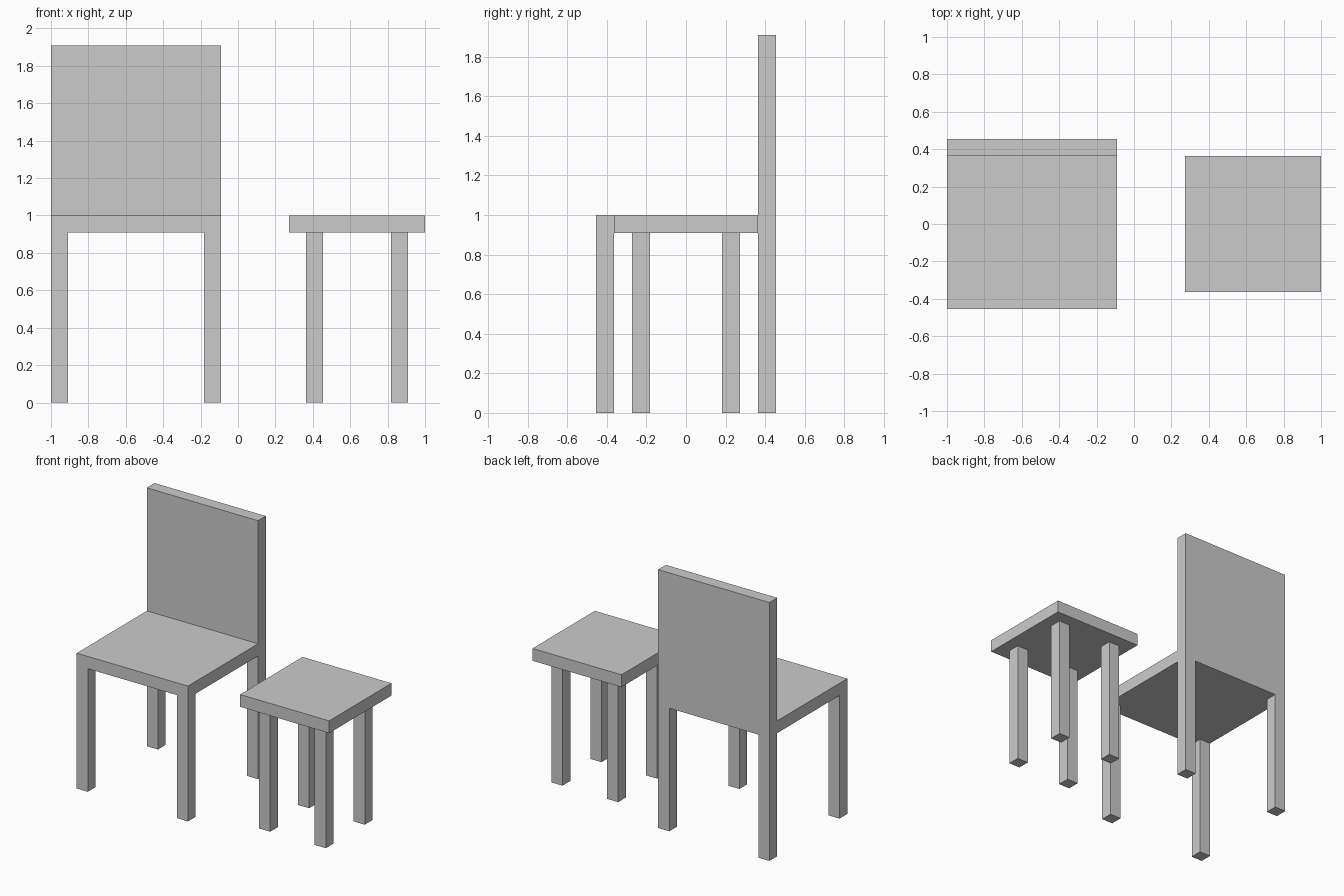
import bpy

if "Cube" in bpy.data.objects:
    bpy.data.objects.remove(bpy.data.objects["Cube"])

U = 1 / 11  # one board thickness; every size is a whole number of these


def box(name, x, y, z):
    """Box from (min, max) ranges given in board thicknesses."""
    ranges = (x, y, z)
    centre = [(a + b) / 2 * U for a, b in ranges]
    bpy.ops.mesh.primitive_cube_add(size=1, location=centre)
    obj = bpy.context.object
    obj.name = name
    obj.scale = [(b - a) * U for a, b in ranges]
    bpy.ops.object.transform_apply(location=False, rotation=False, scale=True)
    return obj


def legs(prefix, centre_x, offset, height):
    """Four square legs set symmetrically about centre_x and y = 0."""
    for row, sy in (("front", -1), ("back", 1)):
        for side, sx in (("left", -1), ("right", 1)):
            x, y = centre_x + sx * offset, sy * offset
            box(f"{prefix}_{row}_{side}_leg",
                (x - 0.5, x + 0.5), (y - 0.5, y + 0.5), (0, height))


# Chair: legs flush with the seat corners, tall back along the rear edge
box("chair_seat", (-11, -1), (-5, 5), (10, 11))
box("chair_back", (-11, -1), (4, 5), (11, 21))
legs("chair", -6, 4.5, 10)

# Stool: smaller top with inset legs
box("stool_top", (3, 11), (-4, 4), (10, 11))
legs("stool", 7, 2.5, 10)
